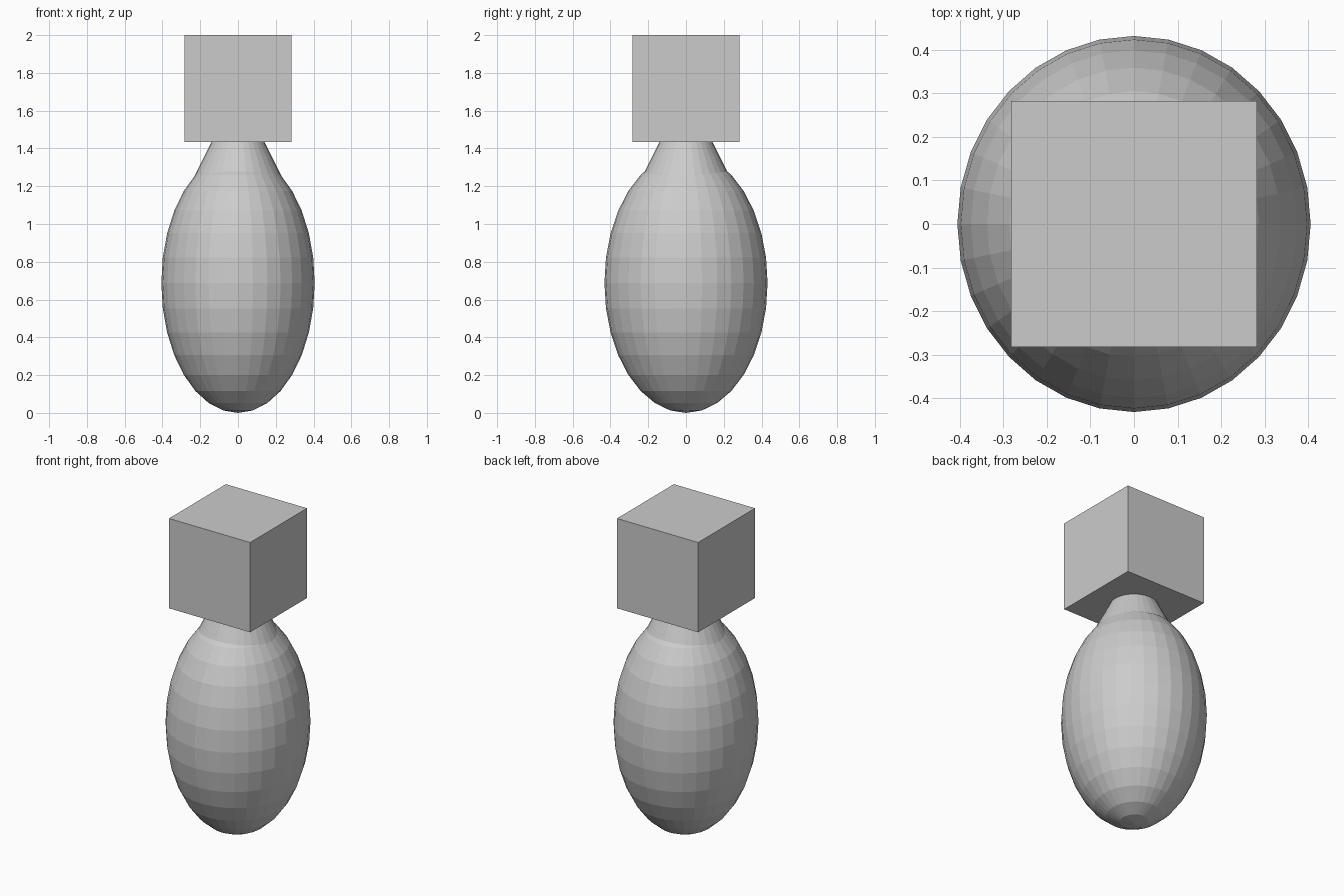
import bpy

if "Cube" in bpy.data.objects:
    bpy.data.objects.remove(bpy.data.objects["Cube"])

# Egg-shaped body, slightly deeper than wide
bpy.ops.mesh.primitive_uv_sphere_add(segments=32, ring_count=16, radius=1, location=(0, 0, 0.688))
body = bpy.context.object
body.name = "body"
body.scale = (0.406, 0.432, 0.688)

# Cone neck, its tip hidden inside the block
bpy.ops.mesh.primitive_cone_add(vertices=32, radius1=0.283, radius2=0, depth=0.566,
                                location=(0, 0, 1.431))
bpy.context.object.name = "neck"

# Cube block on top
bpy.ops.mesh.primitive_cube_add(size=0.566, location=(0, 0, 1.717))
bpy.context.object.name = "top_block"
